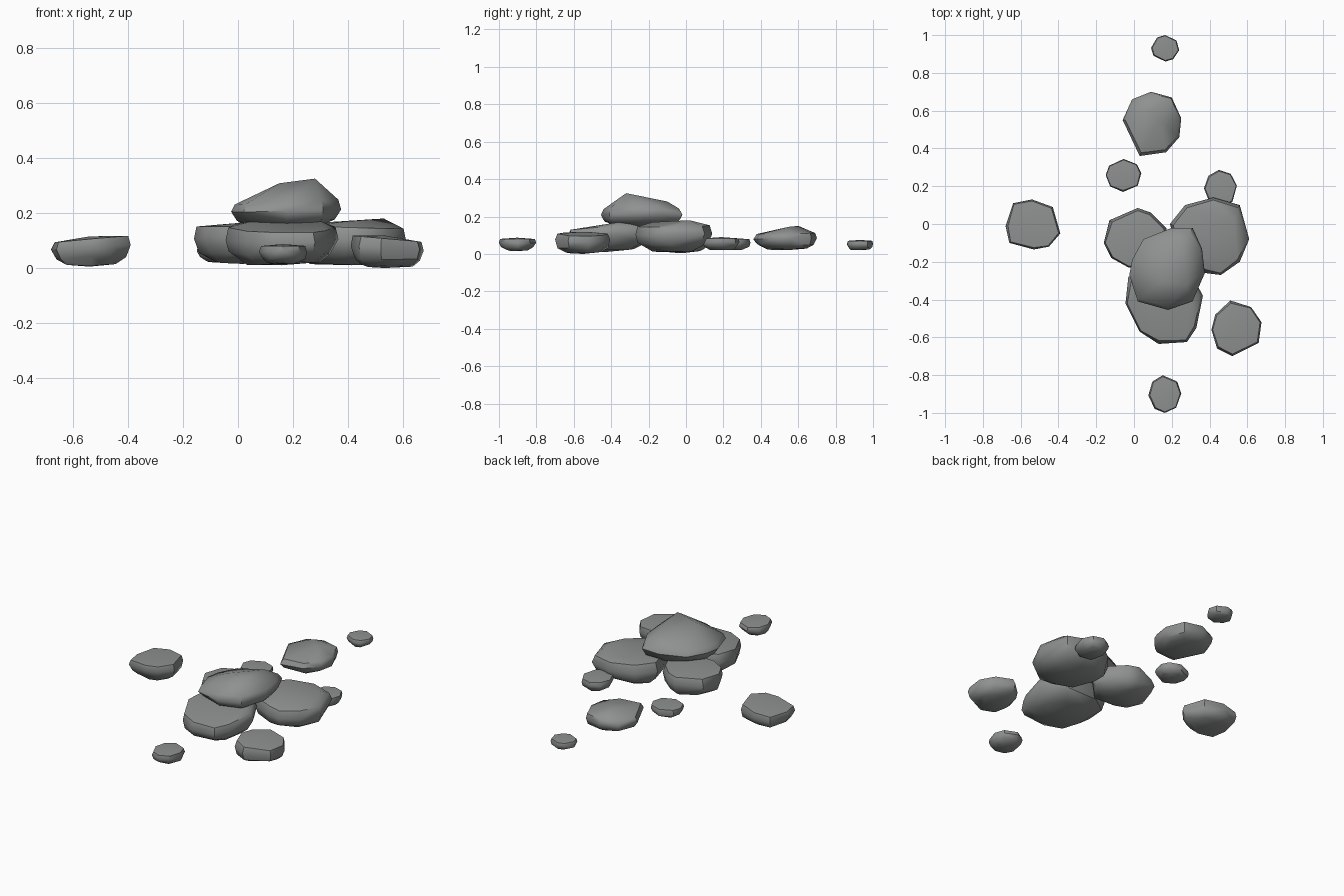
import bpy
import bmesh
import math
import random
from mathutils import Vector

random.seed(4)

default = bpy.data.objects.get("Cube")
if default:
    bpy.data.objects.remove(default, do_unlink=True)

# Stone colour
STONE = (0.27, 0.285, 0.28, 1.0)
stone = bpy.data.materials.new("grey_stone")
stone.use_nodes = True
stone.diffuse_color = STONE
shader = stone.node_tree.nodes["Principled BSDF"]
shader.inputs["Base Color"].default_value = STONE
shader.inputs["Roughness"].default_value = 0.9

# Side profile of every rock: height fraction, outline scale, random variation
PROFILE = [(0, 0.62, 0.10), (0.25, 0.90, 0.05), (0.6, 1, 0), (0.9, 0.93, 0.03)]


def make_rock(name, outline, bottom, top, tilt=(0, 0), peaks=()):
    """Chiselled convex rock: scaled copies of a plan outline wrapped in a hull."""
    points = [Vector(p) for p in outline]
    centre = sum(points, Vector((0, 0))) / len(points)
    height = top - bottom
    bm = bmesh.new()
    for level, scale, variation in PROFILE:
        for point in points:
            amount = scale + random.uniform(-variation, variation)
            offset = (point - centre) * amount
            lean = offset.dot(Vector(tilt)) * level
            wobble = random.uniform(0, 0.12) * height * (1 - level)
            plan = centre + offset
            bm.verts.new((plan.x, plan.y, bottom + height * level + lean + wobble))
    # Lowest point under the middle and crown points on top
    bm.verts.new((centre.x, centre.y, bottom))
    for peak in peaks or [(centre.x, centre.y, top)]:
        bm.verts.new(peak)

    hull = bmesh.ops.convex_hull(bm, input=bm.verts[:])
    unused = set(hull["geom_interior"] + hull["geom_unused"])
    loose = [v for v in unused if isinstance(v, bmesh.types.BMVert)]
    bmesh.ops.delete(bm, geom=loose, context="VERTS")
    bmesh.ops.recalc_face_normals(bm, faces=bm.faces[:])

    mesh = bpy.data.meshes.new(name)
    bm.to_mesh(mesh)
    bm.free()
    mesh.materials.append(stone)
    rock = bpy.data.objects.new(name, mesh)
    bpy.context.scene.collection.objects.link(rock)

    bpy.ops.object.select_all(action="DESELECT")
    rock.select_set(True)
    bpy.context.view_layer.objects.active = rock
    bpy.ops.object.shade_smooth_by_angle(angle=math.radians(42))
    return rock


def pebble_outline(centre, size, turn, sides=8):
    """Slightly irregular rounded outline that fills the given size."""
    result = []
    for i in range(sides):
        angle = turn + math.tau * (i + random.uniform(-0.15, 0.15)) / sides
        result.append((centre[0] + math.cos(angle) * size[0] / 2,
                       centre[1] + math.sin(angle) * size[1] / 2))
    return result


# Stacked pile: three base rocks with a cap rock
make_rock("left_base_rock",
          [(0.61, -0.08), (0.56, 0.1), (0.42, 0.14), (0.27, 0.1), (0.19, 0),
           (0.25, -0.2), (0.38, -0.26), (0.46, -0.27), (0.56, -0.2)],
          0.01, 0.165, tilt=(-0.04, 0.02),
          peaks=[(0.53, 0.02, 0.18), (0.4, -0.18, 0.17)])

make_rock("right_base_rock",
          [(-0.16, -0.1), (-0.13, 0.02), (0.02, 0.085), (0.09, 0.06), (0.17, -0.02),
           (0.2, -0.12), (0.1, -0.23), (-0.03, -0.23), (-0.12, -0.18)],
          0.015, 0.165)

make_rock("front_base_rock",
          [(-0.045, -0.42), (-0.03, -0.28), (0.08, -0.21), (0.28, -0.22), (0.365, -0.38),
           (0.33, -0.55), (0.28, -0.625), (0.13, -0.635), (0.03, -0.57)],
          0.01, 0.16, tilt=(0, 0.1),
          peaks=[(0.05, -0.36, 0.17), (0.3, -0.36, 0.17)])

make_rock("cap_rock",
          [(-0.025, -0.27), (-0.01, -0.19), (0.05, -0.08), (0.2, -0.02), (0.31, -0.02),
           (0.36, -0.13), (0.375, -0.26), (0.31, -0.41), (0.18, -0.455), (0.02, -0.41)],
          0.14, 0.25, tilt=(0.05, 0),
          peaks=[(0.28, -0.32, 0.325), (0.15, -0.3, 0.308), (0.25, -0.1, 0.28)])

# Loose rocks around the pile
make_rock("back_rock",
          [(-0.06, 0.55), (-0.01, 0.66), (0.09, 0.7), (0.2, 0.67), (0.25, 0.56),
           (0.24, 0.46), (0.17, 0.38), (0.03, 0.36)],
          0.02, 0.118, tilt=(0, 0.02),
          peaks=[(0.08, 0.6, 0.15), (0.14, 0.55, 0.145)])

make_rock("far_right_rock",
          [(-0.68, -0.01), (-0.64, 0.11), (-0.54, 0.13), (-0.43, 0.09), (-0.39, -0.05),
           (-0.45, -0.12), (-0.53, -0.135), (-0.66, -0.1)],
          0.005, 0.115, tilt=(0.1, 0))

make_rock("front_left_rock",
          [(0.41, -0.56), (0.43, -0.48), (0.51, -0.405), (0.62, -0.44), (0.675, -0.52),
           (0.66, -0.63), (0.52, -0.7), (0.44, -0.66)],
          0, 0.118, tilt=(-0.1, 0))

# Pebbles: plan centre, plan size, bottom, top
PEBBLES = {
    "back_pebble": ((0.165, 0.93), (0.15, 0.14), 0.02, 0.075),
    "back_right_pebble": ((-0.055, 0.257), (0.19, 0.175), 0.02, 0.085),
    "back_left_pebble": ((0.458, 0.187), (0.175, 0.2), 0.02, 0.09),
    "front_pebble": ((0.163, -0.9), (0.175, 0.2), 0.015, 0.087),
}
for name, (centre, size, bottom, top) in PEBBLES.items():
    make_rock(name, pebble_outline(centre, size, random.uniform(-0.1, 0.1)), bottom, top)
